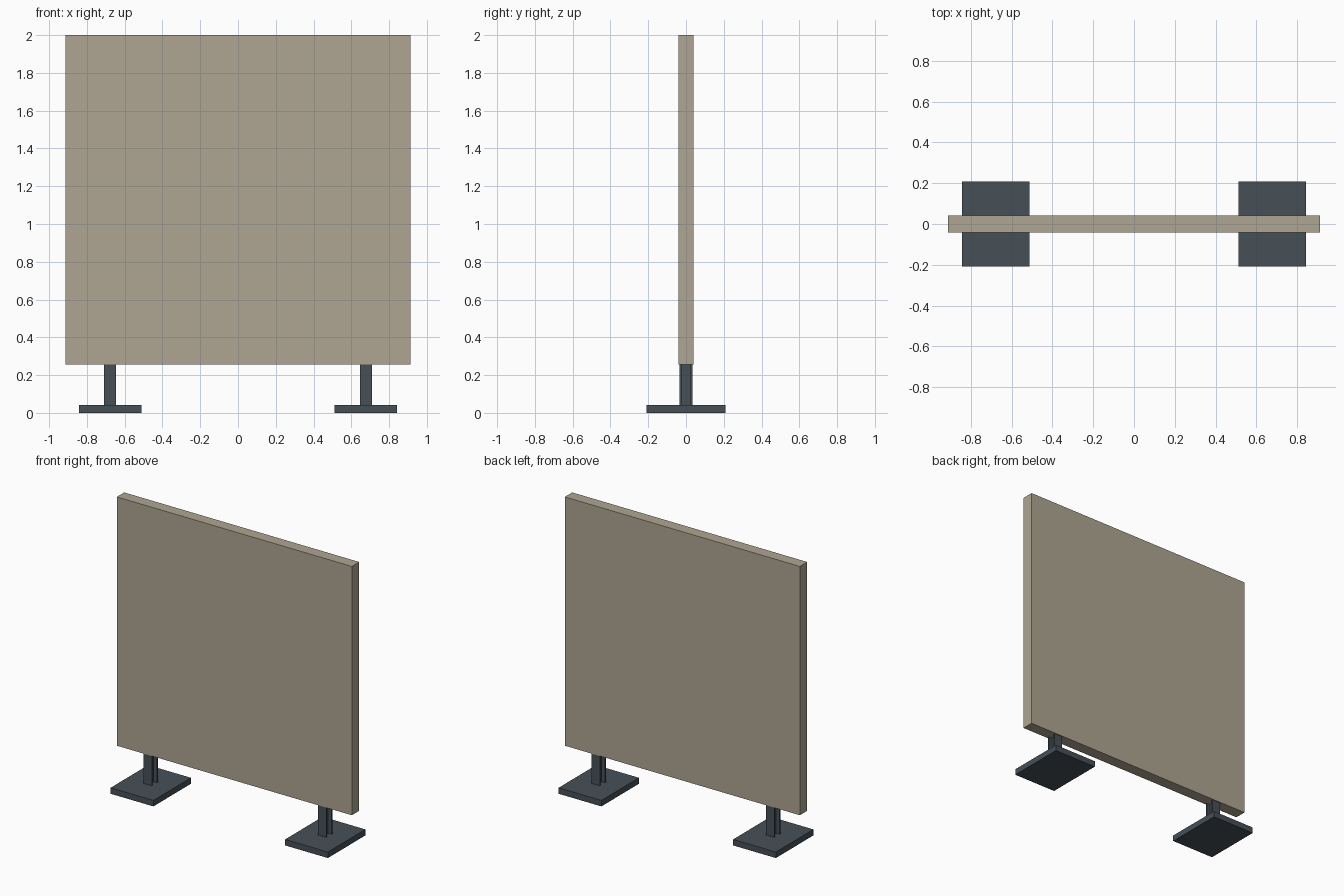
import bpy

if "Cube" in bpy.data.objects:
    bpy.data.objects.remove(bpy.data.objects["Cube"])


def material(name, rgb):
    m = bpy.data.materials.new(name)
    m.diffuse_color = (*rgb, 1)
    m.use_nodes = True
    m.node_tree.nodes["Principled BSDF"].inputs["Base Color"].default_value = m.diffuse_color
    return m


def prism(name, outline, z0, z1, mat):
    """Extrude an xy outline from z0 to z1."""
    n = len(outline)
    verts = [(x, y, z) for z in (z0, z1) for x, y in outline]
    faces = [tuple(reversed(range(n))), tuple(range(n, 2 * n))]
    faces += [(i, (i + 1) % n, n + (i + 1) % n, n + i) for i in range(n)]
    mesh = bpy.data.meshes.new(name)
    mesh.from_pydata(verts, [], faces)
    mesh.materials.append(mat)
    ob = bpy.data.objects.new(name, mesh)
    bpy.context.collection.objects.link(ob)
    return ob


def rect(hx, hy):
    return [(-hx, -hy), (hx, -hy), (hx, hy), (-hx, hy)]


def i_section(hx, hy, flange, web):
    """I-beam outline with flanges facing front and back."""
    a, w = hy - flange, web / 2
    return [(-hx, -hy), (hx, -hy), (hx, -a), (w, -a), (w, a), (hx, a),
            (hx, hy), (-hx, hy), (-hx, a), (-w, a), (-w, -a), (-hx, -a)]


tan = material("panel_tan", (0.43, 0.38, 0.29))
steel = material("dark_steel", (0.061, 0.08, 0.097))

PANEL_Z, PLATE_Z = 0.255, 0.042

# Wall panel
prism("wall_panel", rect(0.912, 0.041), PANEL_Z, 2.0, tan)

# Feet: square plate and short I-beam post on each side
for side, sx in (("left", -1), ("right", 1)):
    plate = prism(f"{side}_base_plate", rect(0.166, 0.208), 0, PLATE_Z, steel)
    post = prism(f"{side}_post", i_section(0.032, 0.034, 0.01, 0.012), PLATE_Z, PANEL_Z, steel)
    plate.location.x = post.location.x = sx * 0.677
